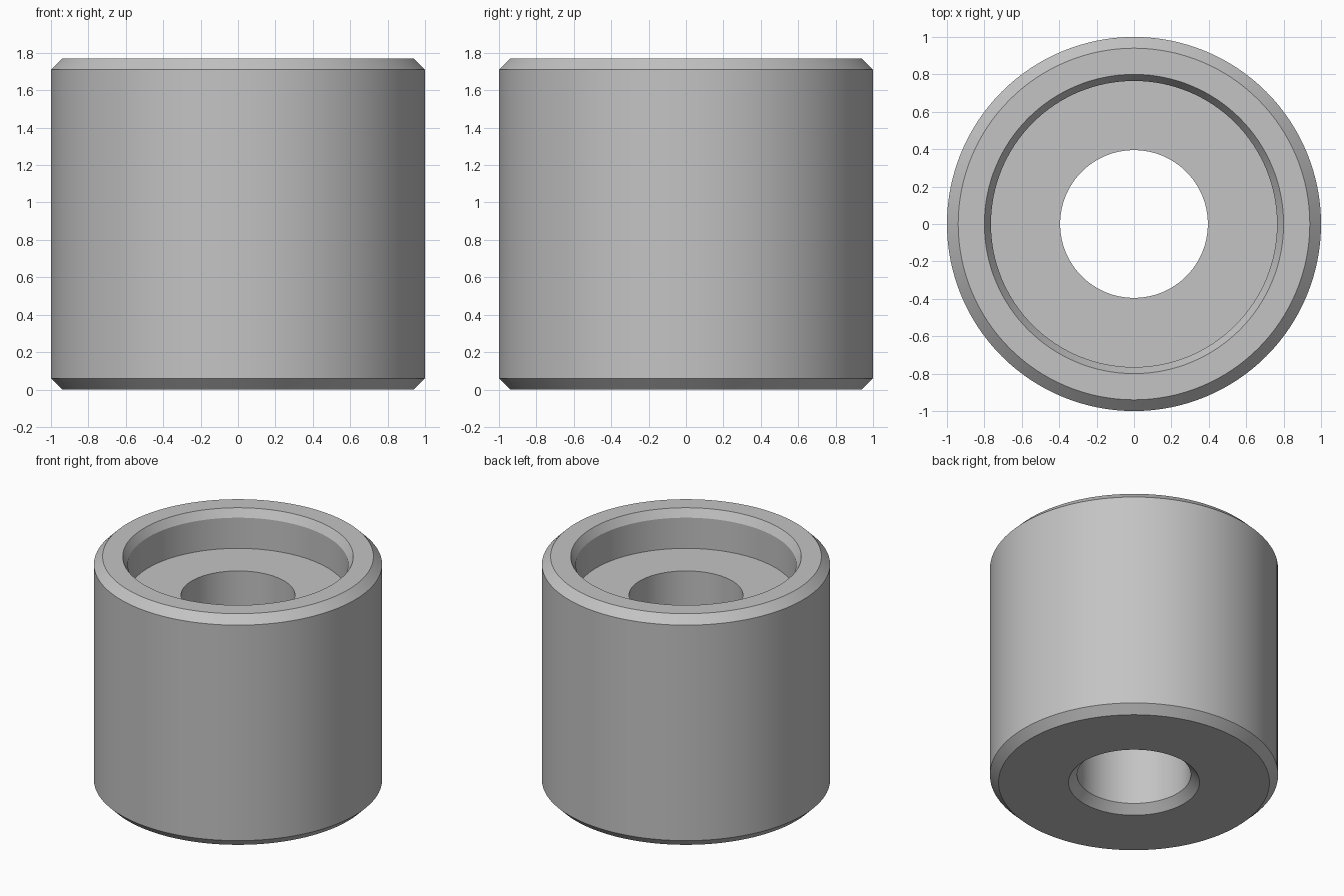
import bpy
import bmesh
from math import radians, tau
from mathutils import Matrix, Vector

cube = bpy.data.objects.get("Cube")
if cube:
    bpy.data.objects.remove(cube, do_unlink=True)

SEGMENTS = 128

# Plain grey material
grey = bpy.data.materials.new("plain_grey")
grey.use_nodes = True
colour = (0.55, 0.55, 0.55, 1)
grey.diffuse_color = colour
grey.node_tree.nodes["Principled BSDF"].inputs["Base Color"].default_value = colour


def lathe(name, profile):
    """Revolve a closed (radius, height) outline around the z axis."""
    bm = bmesh.new()
    verts = [bm.verts.new((r, 0, z)) for r, z in profile]
    edges = [bm.edges.new((a, b)) for a, b in zip(verts, verts[1:] + verts[:1])]
    bmesh.ops.spin(bm, geom=verts + edges, cent=(0, 0, 0), axis=(0, 0, 1),
                   angle=tau, steps=SEGMENTS, use_merge=True)
    bmesh.ops.remove_doubles(bm, verts=bm.verts, dist=0.0001)
    bmesh.ops.recalc_face_normals(bm, faces=bm.faces)
    mesh = bpy.data.meshes.new(name)
    bm.to_mesh(mesh)
    bm.free()
    mesh.materials.append(grey)
    obj = bpy.data.objects.new(name, mesh)
    bpy.context.collection.objects.link(obj)
    bpy.ops.object.select_all(action="DESELECT")
    obj.select_set(True)
    bpy.context.view_layer.objects.active = obj
    bpy.ops.object.shade_smooth_by_angle(angle=radians(20))
    return obj


# Main dimensions
height = 1.77
chamfer = 0.06
bore = 0.395
recess = 0.765
recess_floor = 1.475

# Bushing with chamfered rims, a stepped recess on top and a through bore
lathe("bushing", [
    (bore + chamfer, 0),
    (1 - chamfer, 0),
    (1, chamfer),
    (1, height - chamfer),
    (1 - chamfer, height),
    (0.8, height),
    (recess, height - chamfer),
    (recess, recess_floor),
    (bore, recess_floor),
    (bore, chamfer),
])
